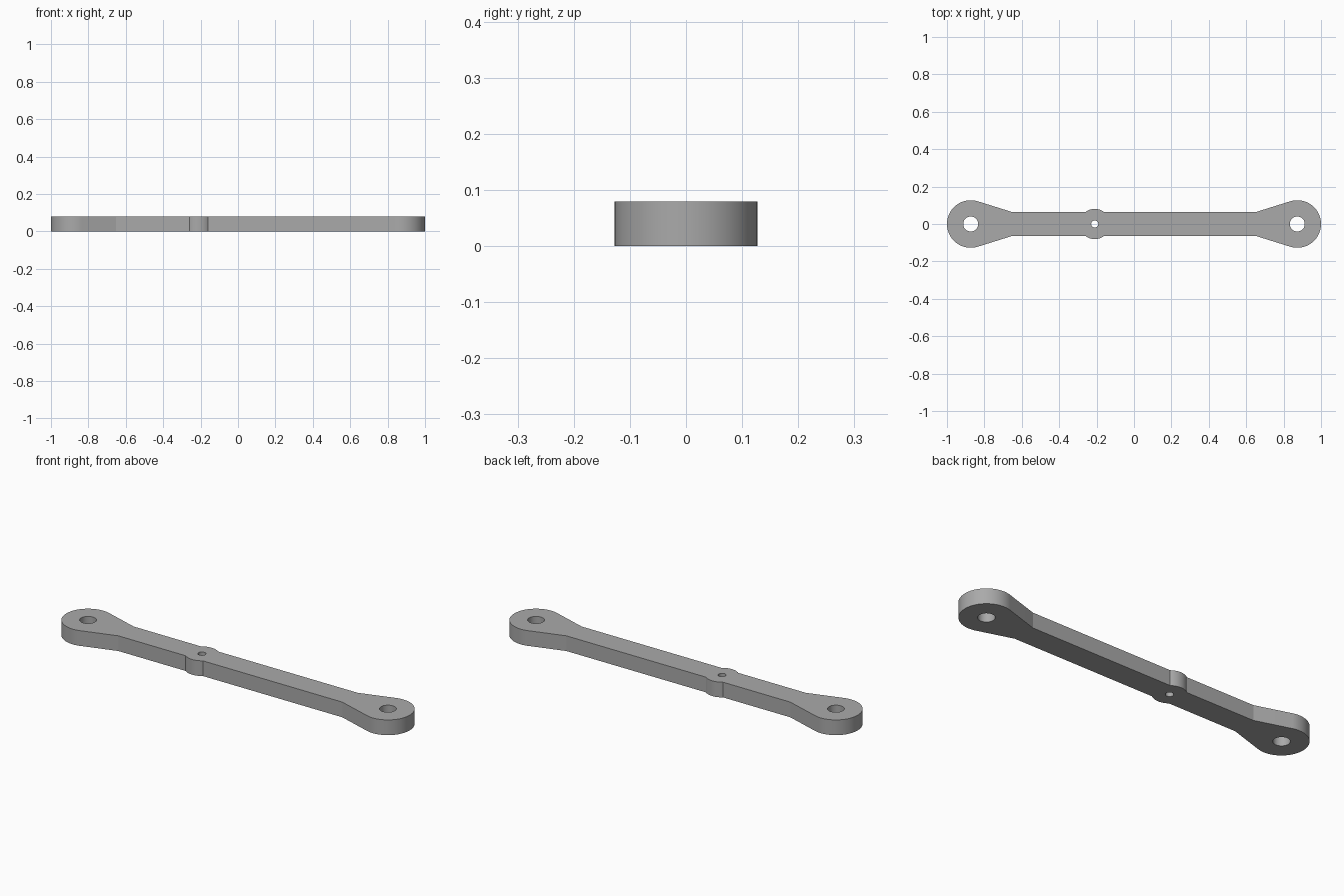
import bpy
import bmesh
from math import atan2, acos, asin, cos, sin, pi, hypot, radians

if "Cube" in bpy.data.objects:
    bpy.data.objects.remove(bpy.data.objects["Cube"], do_unlink=True)

THICKNESS = 0.08
END_X, END_R, END_HOLE = 0.873, 0.127, 0.04
BAR_X, BAR_HALF = 0.652, 0.064
BOSS_X, BOSS_R, BOSS_HOLE = -0.21, 0.081, 0.019


def arc(cx, radius, start, end, steps):
    """Points on an arc centred on the bar axis."""
    angles = [start + (end - start) * i / steps for i in range(steps + 1)]
    return [(cx + radius * cos(a), radius * sin(a)) for a in angles]


def circle(cx, radius, steps=48):
    return arc(cx, radius, 0, 2 * pi, steps)[:-1]


# Upper half of the outline, left to right: eye, taper, bar, boss, bar, taper, eye
dx = BAR_X - END_X
tangent = atan2(BAR_HALF, dx) - acos(END_R / hypot(dx, BAR_HALF))
boss_angle = asin(BAR_HALF / BOSS_R)
right_eye = arc(END_X, END_R, tangent, 0, 32)
left_eye = [(-x, y) for x, y in reversed(right_eye)]
boss = arc(BOSS_X, BOSS_R, pi - boss_angle, boss_angle, 20)
upper = left_eye + [(-BAR_X, BAR_HALF)] + boss + [(BAR_X, BAR_HALF)] + right_eye
outline = upper + [(x, -y) for x, y in reversed(upper[1:-1])]

# Flat plate with three holes, then extruded
bm = bmesh.new()
loops = [outline, circle(-END_X, END_HOLE), circle(END_X, END_HOLE),
         circle(BOSS_X, BOSS_HOLE)]
for loop in loops:
    verts = [bm.verts.new((x, y, 0)) for x, y in loop]
    for i, v in enumerate(verts):
        bm.edges.new((verts[i - 1], v))
bmesh.ops.triangle_fill(bm, use_beauty=True, use_dissolve=False, edges=bm.edges[:])
top = bmesh.ops.extrude_face_region(bm, geom=bm.faces[:], use_keep_orig=True)
bmesh.ops.translate(bm, vec=(0, 0, THICKNESS),
                    verts=[g for g in top["geom"] if isinstance(g, bmesh.types.BMVert)])
bmesh.ops.recalc_face_normals(bm, faces=bm.faces[:])

mesh = bpy.data.meshes.new("link_arm")
bm.to_mesh(mesh)
bm.free()
arm = bpy.data.objects.new("link_arm", mesh)
bpy.context.collection.objects.link(arm)

# Plain grey material
grey = bpy.data.materials.new("plain_grey")
grey.use_nodes = True
colour = (0.4, 0.4, 0.4, 1)
grey.diffuse_color = colour
grey.node_tree.nodes["Principled BSDF"].inputs["Base Color"].default_value = colour
mesh.materials.append(grey)

# Smooth curved walls, crisp rims
bpy.ops.object.select_all(action="DESELECT")
arm.select_set(True)
bpy.context.view_layer.objects.active = arm
bpy.ops.object.shade_smooth_by_angle(angle=radians(12))
